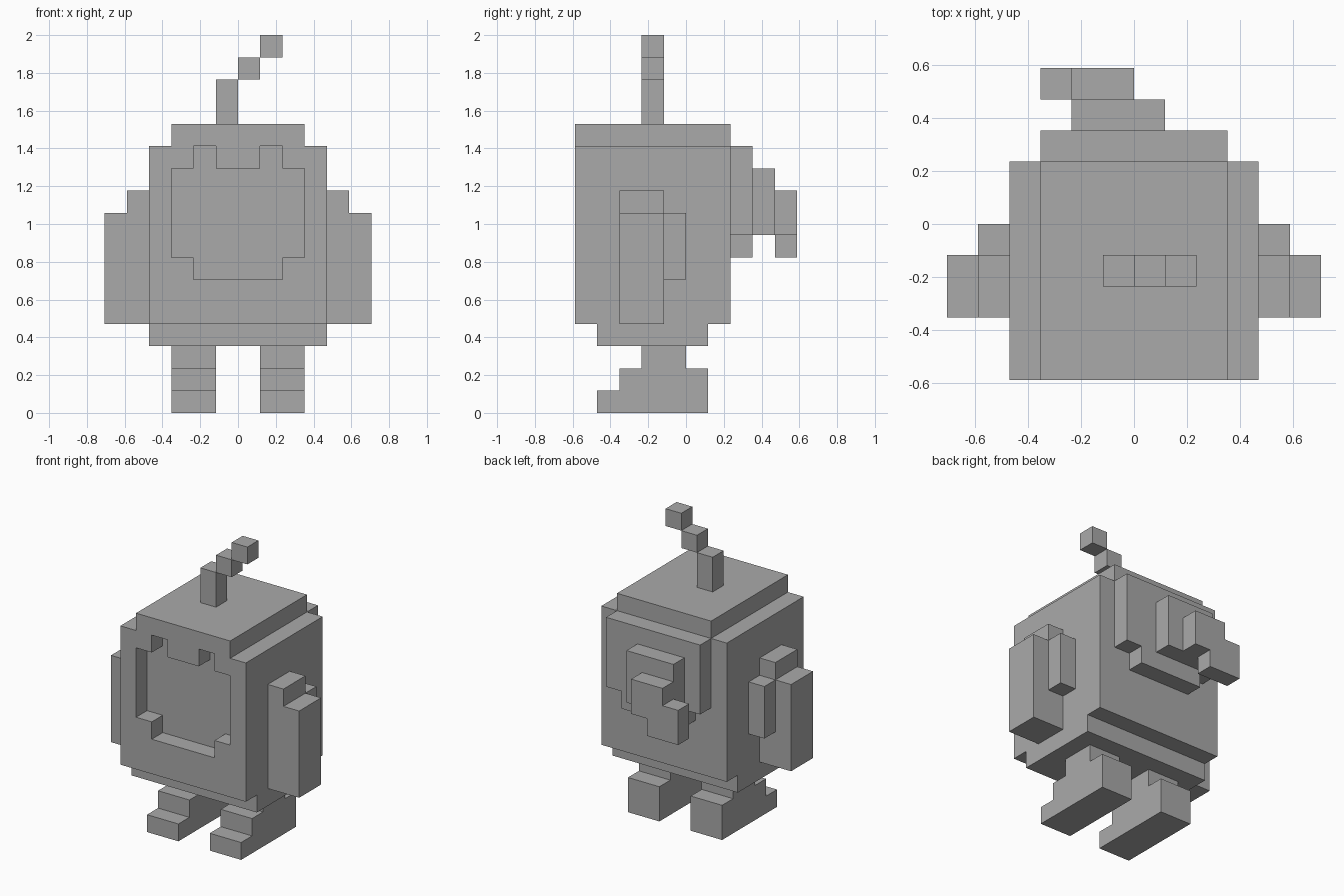
import bpy
import bmesh
from mathutils import Vector

U = 2 / 17  # edge length of one block

if "Cube" in bpy.data.objects:
    bpy.data.objects.remove(bpy.data.objects["Cube"], do_unlink=True)

grey = bpy.data.materials.new("plain grey")
grey.use_nodes = True
grey.diffuse_color = (0.4, 0.4, 0.4, 1)
grey.node_tree.nodes["Principled BSDF"].inputs["Base Color"].default_value = (0.4, 0.4, 0.4, 1)


def extrude(name, outline, axis, start, end):
    """Extrude an outline, given in blocks, along x (y, z points) or y (x, z points)."""
    bm = bmesh.new()
    if axis == "x":
        verts = [bm.verts.new(Vector((start, a, b)) * U) for a, b in outline]
        step = Vector((end - start, 0, 0)) * U
    else:
        verts = [bm.verts.new(Vector((a, start, b)) * U) for a, b in outline]
        step = Vector((0, end - start, 0)) * U
    face = bm.faces.new(verts)
    result = bmesh.ops.extrude_face_region(bm, geom=[face], use_keep_orig=True)
    moved = [g for g in result["geom"] if isinstance(g, bmesh.types.BMVert)]
    bmesh.ops.translate(bm, verts=moved, vec=step)
    bmesh.ops.recalc_face_normals(bm, faces=bm.faces)
    mesh = bpy.data.meshes.new(name)
    bm.to_mesh(mesh)
    bm.free()
    mesh.materials.append(grey)
    obj = bpy.data.objects.new(name, mesh)
    bpy.context.collection.objects.link(obj)
    return obj


def box(name, x, y, z):
    return extrude(name, [(x[0], z[0]), (x[1], z[0]), (x[1], z[1]), (x[0], z[1])], "y", *y)


def symmetric(half):
    """Complete a right-hand outline with its mirror image."""
    return half + [(-x, z) for x, z in reversed(half)]


def mirrored(obj):
    mod = obj.modifiers.new("Mirror", "MIRROR")
    mod.use_mirror_merge = False


# Body with stepped top and an open face recess
body = extrude("body", symmetric([(4, 4), (4, 12), (3, 12), (3, 13)]), "y", -5, 2)
recess = extrude("face_recess_cutter", symmetric(
    [(2, 6), (2, 7), (3, 7), (3, 11), (2, 11), (2, 12), (1, 12), (1, 11)]), "y", -6, -4)
recess.hide_render = True
recess.hide_viewport = True
recess.display_type = "WIRE"
cut = body.modifiers.new("Face recess", "BOOLEAN")
cut.operation = "DIFFERENCE"
cut.solver = "EXACT"
cut.object = recess
box("underside", (-4, 4), (-4, 1), (3, 4))

# Stepped legs with feet pointing forward
mirrored(extrude("legs", [(-4, 0), (1, 0), (1, 2), (0, 2), (0, 3), (-2, 3),
                          (-2, 2), (-3, 2), (-3, 1), (-4, 1)], "x", 1, 3))

# Arms and the small fins behind them
mirrored(extrude("arms", [(4, 4), (6, 4), (6, 9), (5, 9), (5, 10), (4, 10)], "y", -3, -1))
mirrored(box("arm_fins", (4, 5), (-1, 0), (6, 9)))

# Antenna climbing to one side
box("antenna_base", (-1, 0), (-2, -1), (13, 15))
box("antenna_middle", (0, 1), (-2, -1), (15, 16))
box("antenna_tip", (1, 2), (-2, -1), (16, 17))

# Back plate and curled tail
extrude("back_plate", symmetric([(2, 7), (2, 8), (3, 8), (3, 12)]), "y", 2, 3)
box("tail_root", (-2, 1), (3, 4), (8, 11))
extrude("tail_tip", [(-3, 7), (-1, 7), (-1, 8), (0, 8), (0, 10), (-2, 10),
                     (-2, 9), (-3, 9)], "y", 4, 5)
